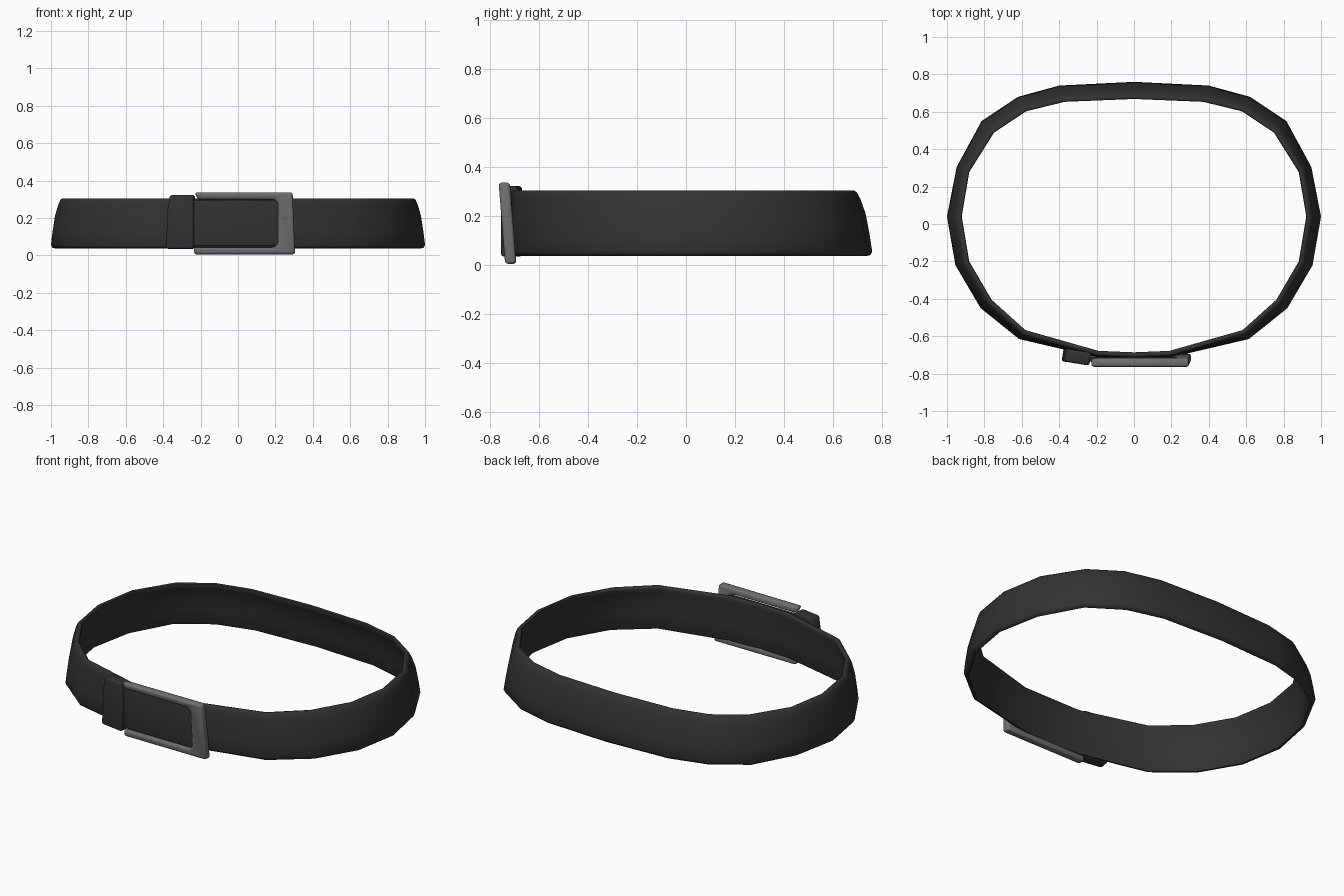
import bpy, bmesh, math
from mathutils import Vector

if "Cube" in bpy.data.objects:
    bpy.data.objects.remove(bpy.data.objects["Cube"])


def material(name, v):
    m = bpy.data.materials.new(name)
    m.diffuse_color = (v, v, v, 1)
    m.use_nodes = True
    m.node_tree.nodes["Principled BSDF"].inputs["Base Color"].default_value = m.diffuse_color
    return m


leather = material("dark_leather", 0.032)
metal = material("grey_metal", 0.16)


def finish(bm, name, mat, bevel=0.0, angle=50):
    bmesh.ops.recalc_face_normals(bm, faces=bm.faces)
    me = bpy.data.meshes.new(name)
    bm.to_mesh(me)
    bm.free()
    ob = bpy.data.objects.new(name, me)
    bpy.context.collection.objects.link(ob)
    me.materials.append(mat)
    bpy.ops.object.select_all(action='DESELECT')
    ob.select_set(True)
    bpy.context.view_layer.objects.active = ob
    if bevel:
        mod = ob.modifiers.new("rounding", 'BEVEL')
        mod.width = bevel
        mod.segments = 3
        mod.limit_method = 'ANGLE'
        bpy.ops.object.modifier_apply(modifier=mod.name)
    bpy.ops.object.shade_smooth_by_angle(angle=math.radians(angle))
    return ob


def plate(name, outline, y, depth, mat, bevel):
    """Extrude an x-z outline along y."""
    bm = bmesh.new()
    f = bm.faces.new([bm.verts.new((x, y - depth / 2, z)) for x, z in outline])
    ext = bmesh.ops.extrude_face_region(bm, geom=[f])
    vs = [v for v in ext["geom"] if isinstance(v, bmesh.types.BMVert)]
    bmesh.ops.translate(bm, verts=vs, vec=(0, depth, 0))
    return finish(bm, name, mat, bevel)


# Belt band: right half of the plan as (outer bottom point, inner top point)
half = [((0, .76), (0, .667)), ((.40, .74), (.37, .652)),
        ((.62, .68), (.575, .602)), ((.815, .55), (.748, .487)),
        ((.948, .305), (.88, .277)), ((1.0, .04), (.92, .04)),
        ((.955, -.22), (.88, -.20)), ((.82, -.45), (.76, -.405)),
        ((.615, -.615), (.58, -.567)), ((.20, -.712), (.19, -.678)),
        ((0, -.722), (0, -.686))]
plan = half + [((-a[0], a[1]), (-b[0], b[1])) for a, b in half[-2:0:-1]]
T = 0.026
# Leaning section: (lean fraction, thickness fraction, height)
section = [(0, .15, .302), (0, .7, .305), (.06, 1, .297), (.28, 1, .27),
           (.6, 1, .21), (.83, 1, .13), (1, 1, .055), (.98, .75, .04),
           (.94, .2, .037), (.92, 0, .05), (.77, 0, .13), (.54, 0, .21),
           (.22, 0, .27), (.02, 0, .293)]
bm = bmesh.new()
rings = []
for o, i in plan:
    o, i = Vector(o), Vector(i)
    d = (o - i).normalized()
    lean = max((o - i).length - T, 0)
    ring = []
    for f, t, z in section:
        p = i + d * (f * lean + t * T)
        ring.append(bm.verts.new((p.x, p.y, z)))
    rings.append(ring)
n = len(section)
for k, r in enumerate(rings):
    s = rings[(k + 1) % len(rings)]
    for j in range(n):
        bm.faces.new((r[j], r[(j + 1) % n], s[(j + 1) % n], s[j]))
finish(bm, "belt_band", leather, angle=60)

# Strap tail lying inside the buckle
plate("strap_tail", [(-.27, .05), (.23, .05), (.23, .295), (-.27, .295)],
      -.722, .024, leather, .008)

# Keeper loop around the overlapping strap
keeper = plate("keeper_loop",
               [(-.078, .035), (.072, .035), (.072, .322), (-.056, .322),
                (-.068, .25)], 0, .07, leather, .012)
keeper.location = (-.305, -.711, 0)
keeper.rotation_euler.z = math.radians(-9)

# Buckle frame, open on the side of the keeper and tipped forward at the top
frame = [(-.235, .005), (.305, .005), (.292, .337), (-.232, .335),
         (-.215, .299), (.195, .299), (.214, .278), (.214, .065),
         (.195, .043), (-.235, .043)]
buckle = plate("buckle_frame", frame, 0, .046, metal, .013)
for v in buckle.data.vertices:
    v.co.y += -.715 - .08 * v.co.z
